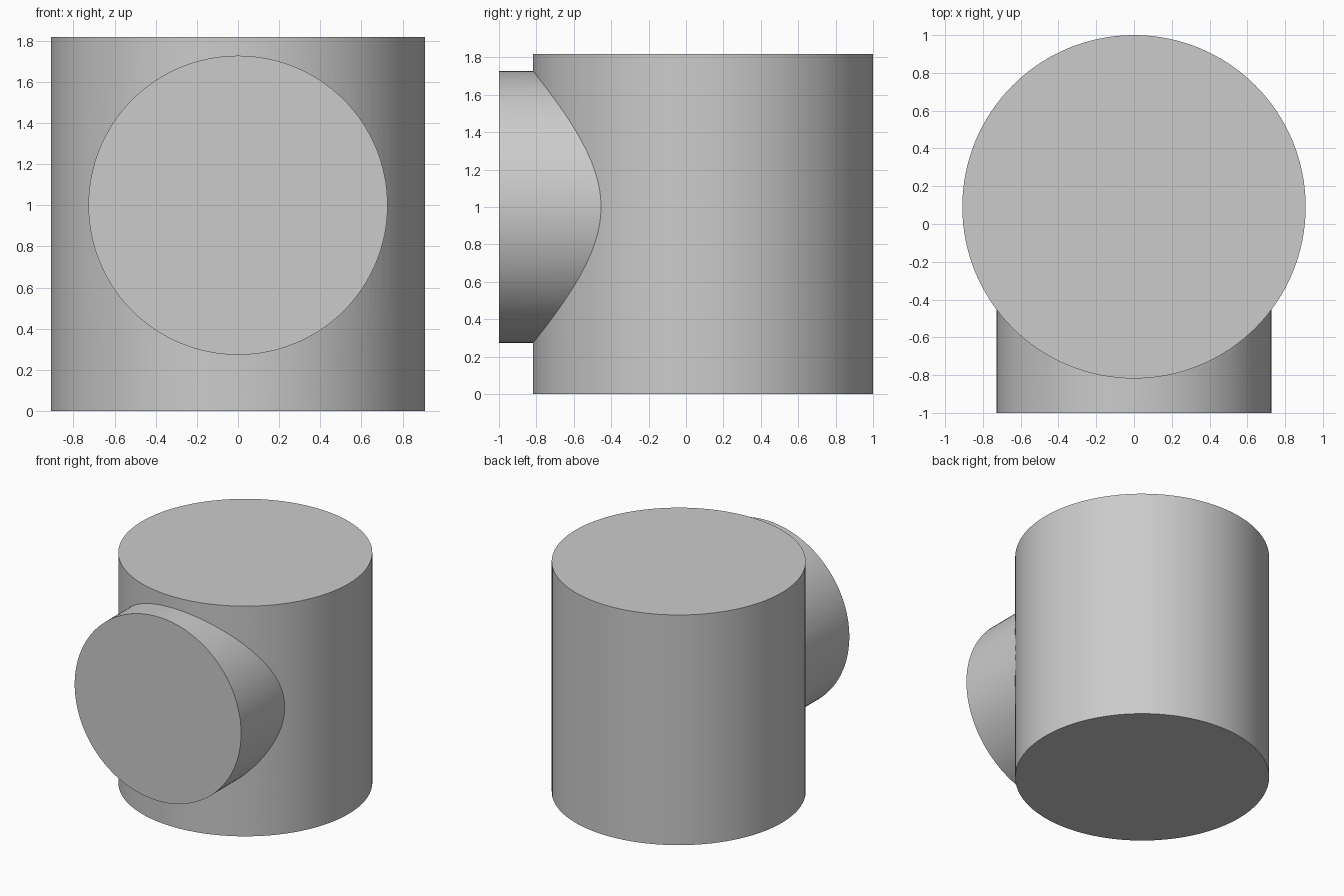
import bpy
from math import radians

if "Cube" in bpy.data.objects:
    bpy.data.objects.remove(bpy.data.objects["Cube"])

R_BODY, H_BODY, Y_BODY = 0.909, 1.818, 0.091
R_BRANCH, Z_BRANCH = 0.727, 1.0


def cylinder(name, radius, depth, location, rotation=(0, 0, 0)):
    bpy.ops.mesh.primitive_cylinder_add(vertices=128, radius=radius, depth=depth,
                                        location=location, rotation=rotation)
    obj = bpy.context.object
    obj.name = name
    return obj


# Horizontal stub, running from the front face to the body's axis
length = 1 + Y_BODY
branch = cylinder("branch", R_BRANCH, length, (0, -1 + length / 2, Z_BRANCH),
                  (radians(90), 0, 0))

# Upright main cylinder
body = cylinder("pipe_tee_body", R_BODY, H_BODY, (0, Y_BODY, H_BODY / 2))

# Fuse the stub into the body so they form one solid
union = body.modifiers.new("join_branch", 'BOOLEAN')
union.operation = 'UNION'
union.solver = 'EXACT'
union.object = branch
bpy.ops.object.modifier_apply(modifier=union.name)
bpy.data.objects.remove(branch)

# Smooth walls, crisp rims
bpy.ops.object.shade_smooth_by_angle(angle=radians(25))
